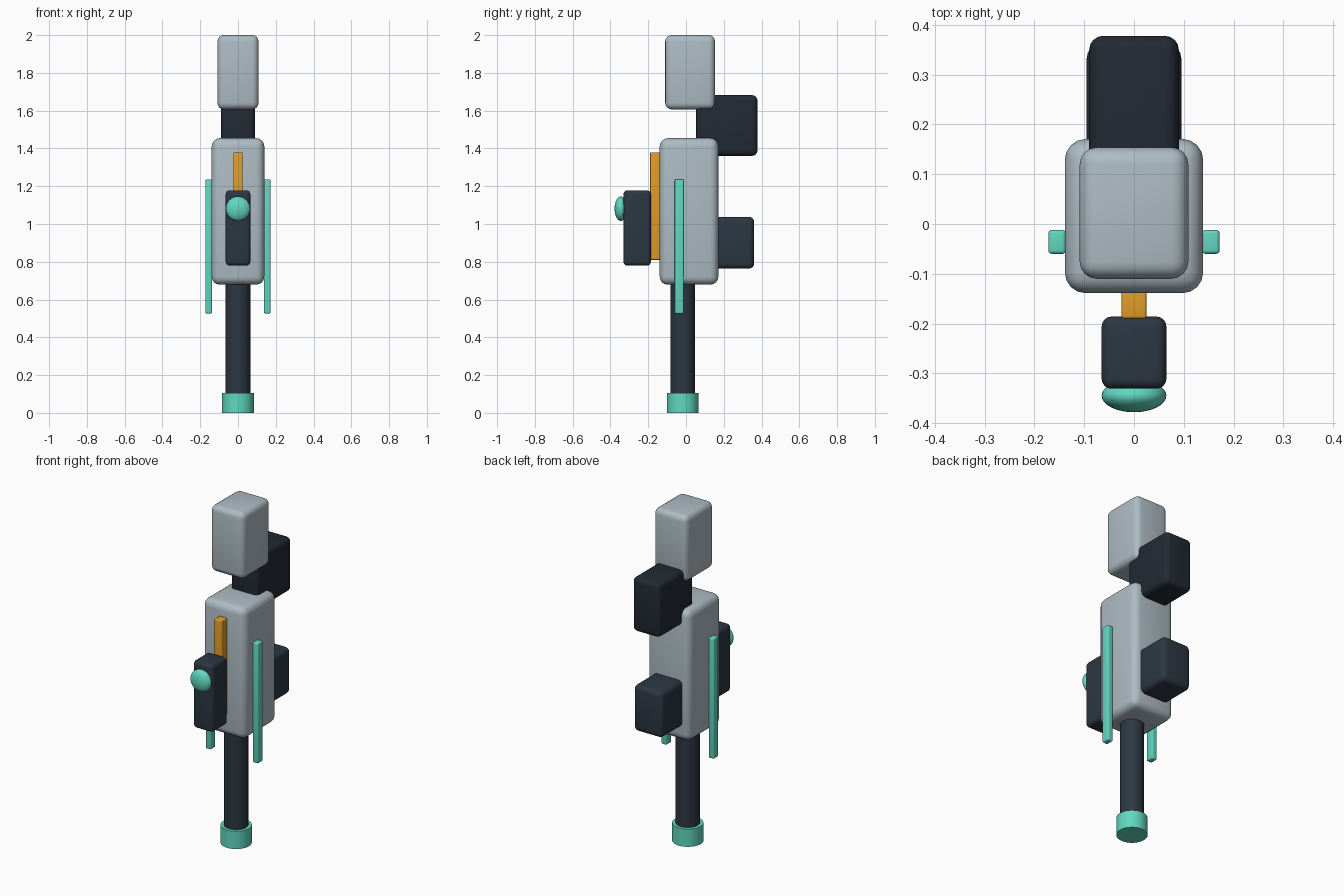
import bpy, math

if "Cube" in bpy.data.objects:
    bpy.data.objects.remove(bpy.data.objects["Cube"])


def material(name, rgb):
    m = bpy.data.materials.new(name)
    m.diffuse_color = (*rgb, 1)
    m.use_nodes = True
    m.node_tree.nodes["Principled BSDF"].inputs["Base Color"].default_value = m.diffuse_color
    return m


GREY = material("pale_grey", (0.42, 0.50, 0.55))
DARK = material("dark_slate", (0.025, 0.038, 0.055))
BLACK = material("near_black", (0.016, 0.023, 0.033))
TEAL = material("teal", (0.12, 0.68, 0.53))
GOLD = material("gold", (0.75, 0.33, 0.02))


def finish(name, mat):
    ob = bpy.context.object
    ob.name = name
    ob.data.materials.append(mat)
    bpy.ops.object.shade_smooth_by_angle(angle=math.radians(40))
    return ob


def block(name, x, y, z, bevel, mat):
    """Rounded box from (min, max) ranges on each axis."""
    bpy.ops.mesh.primitive_cube_add(size=1, location=[(r[0] + r[1]) / 2 for r in (x, y, z)])
    bpy.context.object.scale = [r[1] - r[0] for r in (x, y, z)]
    bpy.ops.object.transform_apply(location=False, rotation=False, scale=True)
    ob = finish(name, mat)
    mod = ob.modifiers.new("rounding", 'BEVEL')
    mod.width = bevel
    mod.segments = 4
    # rounding runs before the smooth-by-angle step
    ob.modifiers.move(len(ob.modifiers) - 1, 0)
    for p in ob.data.polygons:
        p.use_smooth = True
    for name_attr in ("sharp_edge",):
        a = ob.data.attributes.get(name_attr)
        if a:
            ob.data.attributes.remove(a)
    return ob


def cylinder(name, radius, z0, z1, mat):
    bpy.ops.mesh.primitive_cylinder_add(vertices=40, radius=radius, depth=z1 - z0,
                                        location=(0, -0.017, (z0 + z1) / 2))
    return finish(name, mat)


# Head and main body
block("head", (-0.109, 0.109), (-0.11, 0.154), (1.607, 2.0), 0.034, GREY)
block("body", (-0.139, 0.139), (-0.139, 0.171), (0.679, 1.454), 0.042, GREY)

# Rear blocks: upper one joins head to body
block("rear_upper_block", (-0.09, 0.09), (0.052, 0.378), (1.361, 1.682), 0.028, BLACK)
block("rear_lower_block", (-0.095, 0.095), (0.10, 0.361), (0.764, 1.038), 0.028, DARK)

# Front rail, slider and button
block("front_rail", (-0.025, 0.025), (-0.19, -0.135), (0.81, 1.379), 0.005, GOLD)
block("front_slider", (-0.065, 0.065), (-0.331, -0.186), (0.78, 1.178), 0.02, DARK)
bpy.ops.mesh.primitive_uv_sphere_add(segments=32, ring_count=16, radius=0.065,
                                     location=(0, -0.345, 1.081))
bpy.context.object.scale = (1, 0.51, 1)
finish("button", TEAL)

# Side strips
for side, s in (("left", -1), ("right", 1)):
    block(side + "_strip", sorted((s * 0.137, s * 0.172)), (-0.06, -0.012), (0.526, 1.236), 0.007, TEAL)

# Handle and end cap
cylinder("handle", 0.065, 0.05, 0.75, DARK)
cylinder("end_cap", 0.084, 0.0, 0.105, TEAL)
